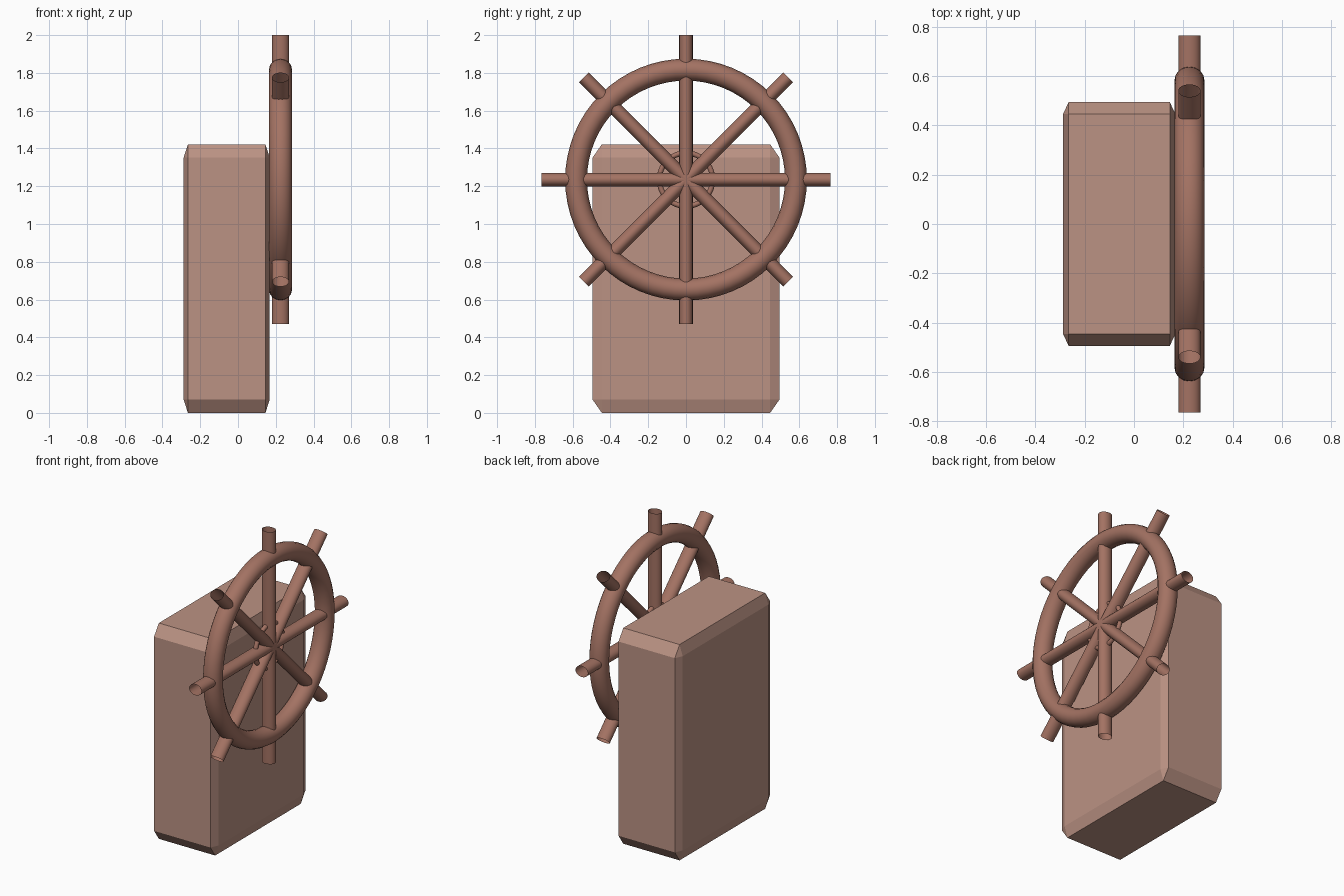
import bpy, bmesh
from math import pi
from mathutils import Matrix

if "Cube" in bpy.data.objects:
    bpy.data.objects.remove(bpy.data.objects["Cube"])

HUB = (0.225, 0, 1.235)


def material(name, color):
    m = bpy.data.materials.new(name)
    m.diffuse_color = color
    m.use_nodes = True
    m.node_tree.nodes["Principled BSDF"].inputs["Base Color"].default_value = m.diffuse_color
    return m


box_wood = material("light_wood", (0.50, 0.29, 0.23, 1))
wheel_wood = material("dark_wood", (0.37, 0.17, 0.125, 1))


def finish(ob, name, mat, smooth=True):
    ob.name = name
    ob.data.materials.append(mat)
    if smooth:
        bpy.ops.object.shade_smooth_by_angle()


# Pedestal: unit cube chamfered first, then stretched so chamfers follow proportions
bm = bmesh.new()
bmesh.ops.create_cube(bm, size=1)
bmesh.ops.bevel(bm, geom=bm.edges[:], offset=0.05, segments=1, affect='EDGES')
bmesh.ops.transform(bm, verts=bm.verts[:],
                    matrix=Matrix.Translation((-0.06, 0, 0.711)) @ Matrix.Diagonal((0.456, 0.99, 1.422, 1)))
mesh = bpy.data.meshes.new("pedestal")
bm.to_mesh(mesh)
bm.free()
pedestal = bpy.data.objects.new("pedestal", mesh)
bpy.context.collection.objects.link(pedestal)
finish(pedestal, "pedestal", box_wood, smooth=False)


# Outer rim and small hub ring, both standing in the YZ plane
def ring(name, major, minor, depth):
    bpy.ops.mesh.primitive_torus_add(location=HUB, rotation=(0, pi / 2, 0), major_radius=major,
                                     minor_radius=minor, major_segments=64, minor_segments=16)
    ob = bpy.context.object
    ob.scale.z = depth / minor
    finish(ob, name, wheel_wood)


ring("wheel_rim", 0.582, 0.058, 0.061)
ring("hub_ring", 0.141, 0.014, 0.015)

# Four full-width spokes crossing at the hub, oval in section with open ends
for i in range(4):
    bpy.ops.mesh.primitive_cylinder_add(vertices=32, radius=1, depth=1.53, end_fill_type='NOTHING',
                                        location=HUB, rotation=(i * pi / 4, 0, 0))
    spoke = bpy.context.object
    spoke.scale = (0.045, 0.036, 1)
    finish(spoke, f"spoke_{i + 1}", wheel_wood)
